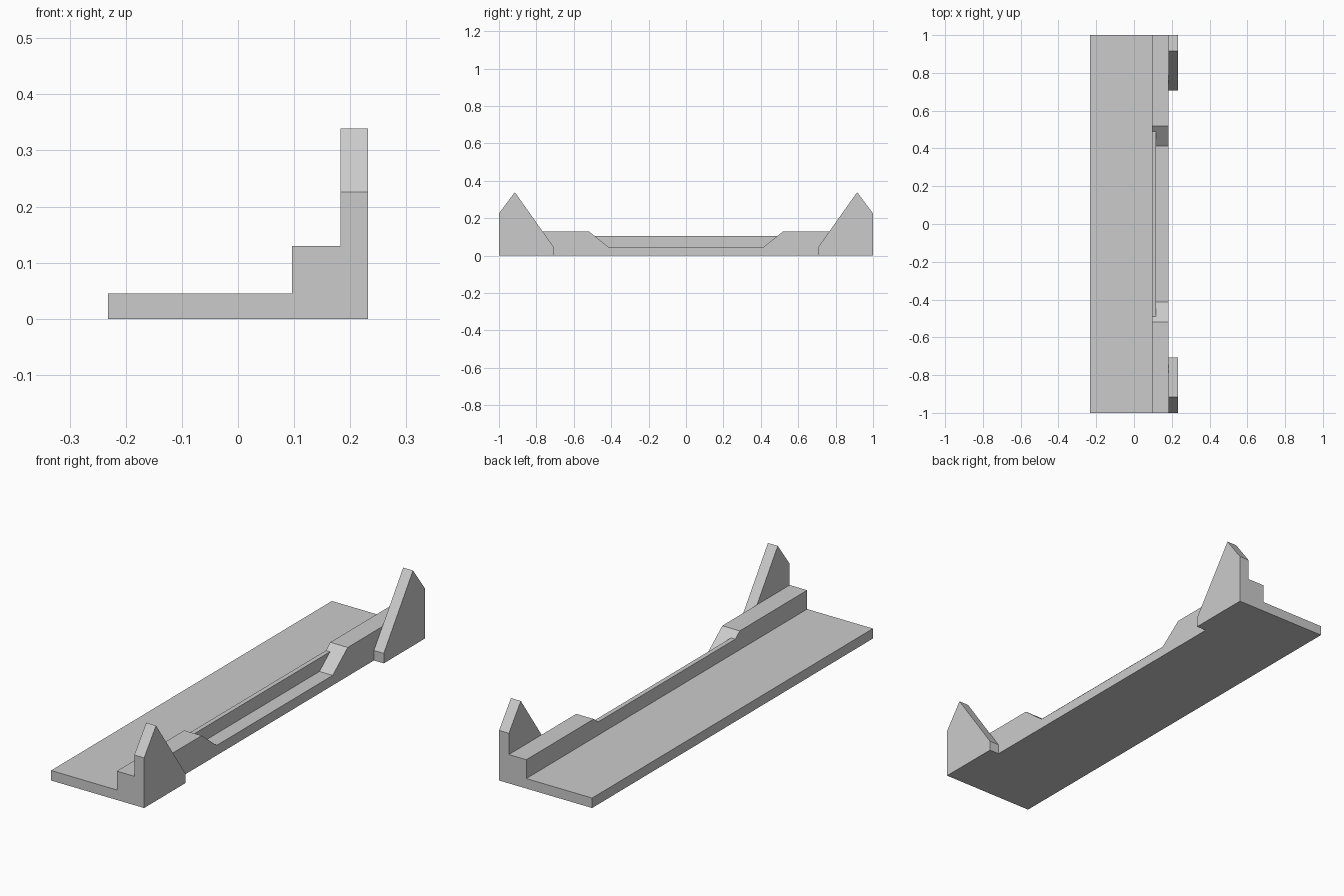
import bpy
import bmesh

cube = bpy.data.objects.get("Cube")
if cube:
    bpy.data.objects.remove(cube, do_unlink=True)

grey = bpy.data.materials.new("plain grey")
grey.use_nodes = True
grey.diffuse_color = (0.6, 0.6, 0.6, 1)
grey.node_tree.nodes["Principled BSDF"].inputs["Base Color"].default_value = (0.6, 0.6, 0.6, 1)


def prism(name, x0, x1, profile):
    """Extrude a (y, z) profile from x0 to x1."""
    bm = bmesh.new()
    face = bm.faces.new([bm.verts.new((x0, y, z)) for y, z in profile])
    side = bmesh.ops.extrude_face_region(bm, geom=[face])["geom"]
    moved = [v for v in side if isinstance(v, bmesh.types.BMVert)]
    bmesh.ops.translate(bm, verts=moved, vec=(x1 - x0, 0, 0))
    bmesh.ops.recalc_face_normals(bm, faces=bm.faces)
    mesh = bpy.data.meshes.new(name)
    bm.to_mesh(mesh)
    bm.free()
    mesh.materials.append(grey)
    obj = bpy.data.objects.new(name, mesh)
    bpy.context.collection.objects.link(obj)
    return obj


def symmetric(half):
    """Complete a half profile across y = 0."""
    return half + [(-y, z) for y, z in reversed(half)]


LEFT, STEP, LIP, RAIL, RIGHT = -0.232, 0.096, 0.117, 0.183, 0.232
PLATE_Z = 0.045

# Flat plate beside the rail
prism("base_plate", LEFT, STEP, symmetric([(1, 0), (1, PLATE_Z)]))

# Raised rail with a sloped notch in the middle
prism("notched_rail", STEP, RAIL,
      symmetric([(1, 0), (1, 0.13), (0.52, 0.13), (0.413, PLATE_Z)]))

# Thin lip closing the inner side of the notch
prism("notch_lip", STEP, LIP, symmetric([(0.413, PLATE_Z), (0.489, 0.105)]))

# Pointed ears at both ends
ear = [(1, 0), (1, 0.226), (0.915, 0.339), (0.707, PLATE_Z), (0.707, 0)]
for name, s in (("back_ear", 1), ("front_ear", -1)):
    prism(name, RAIL, RIGHT, [(s * y, z) for y, z in ear])
